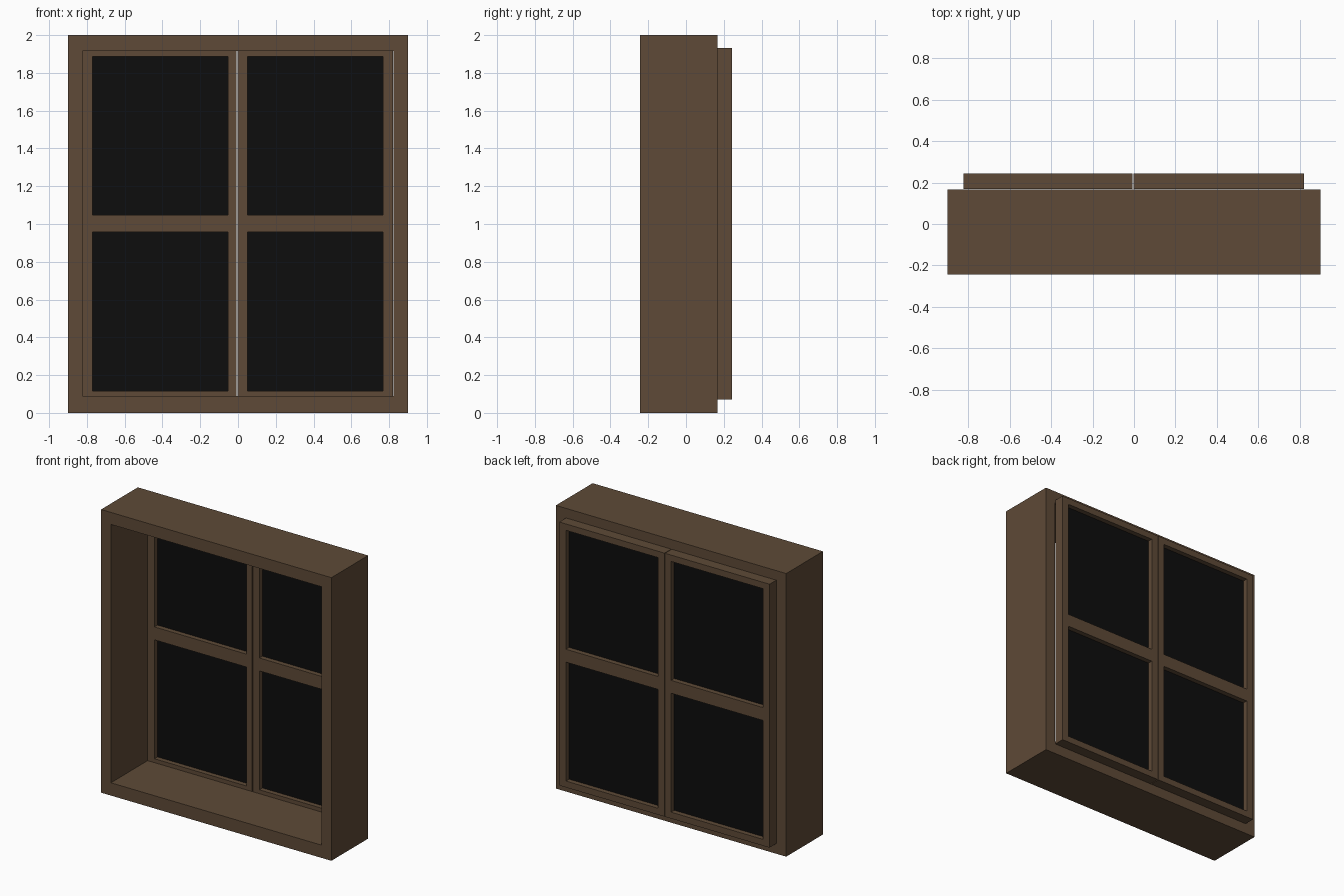
import bpy
import bmesh

cube = bpy.data.objects.get("Cube")
if cube:
    bpy.data.objects.remove(cube, do_unlink=True)


def make_material(name, rgb, roughness):
    mat = bpy.data.materials.new(name)
    mat.use_nodes = True
    mat.diffuse_color = (*rgb, 1)
    bsdf = mat.node_tree.nodes["Principled BSDF"]
    bsdf.inputs["Base Color"].default_value = (*rgb, 1)
    bsdf.inputs["Roughness"].default_value = roughness
    return mat


wood = make_material("brown wood", (0.112, 0.068, 0.038), 0.8)
glass = make_material("black glass", (0.004, 0.004, 0.004), 0.5)


def panel(name, xs, zs, front, back, mat, holes=()):
    """Solid slab split along xs and zs, with the listed (column, row) cells left open."""
    bm = bmesh.new()
    verts = [[bm.verts.new((x, front, z)) for z in zs] for x in xs]
    for i in range(len(xs) - 1):
        for j in range(len(zs) - 1):
            if (i, j) not in holes:
                bm.faces.new((verts[i][j], verts[i + 1][j],
                              verts[i + 1][j + 1], verts[i][j + 1]))
    grown = bmesh.ops.extrude_face_region(bm, geom=bm.faces[:], use_keep_orig=True)
    moved = [v for v in grown["geom"] if isinstance(v, bmesh.types.BMVert)]
    bmesh.ops.translate(bm, verts=moved, vec=(0, back - front, 0))
    bmesh.ops.recalc_face_normals(bm, faces=bm.faces[:])
    mesh = bpy.data.meshes.new(name)
    bm.to_mesh(mesh)
    bm.free()
    mesh.materials.append(mat)
    obj = bpy.data.objects.new(name, mesh)
    bpy.context.collection.objects.link(obj)
    return obj


# Deep outer casing with one large opening
panel("outer_frame", (-0.9, -0.823, 0.823, 0.9), (0, 0.09, 1.915, 2),
      -0.243, 0.167, wood, holes={(1, 1)})

# Two casements behind the casing, each with two panes
sash_rows = (0.072, 0.117, 0.957, 1.048, 1.888, 1.933)
for side, columns in (("right", (-0.823, -0.77, -0.053, -0.007)),
                      ("left", (-0.002, 0.05, 0.768, 0.82))):
    panel(side + "_sash", columns, sash_rows, 0.168, 0.243, wood,
          holes={(1, 1), (1, 3)})
    for level, row in (("lower", 1), ("upper", 3)):
        panel(f"{side}_{level}_pane", columns[1:3], sash_rows[row:row + 2],
              0.202, 0.208, glass)
